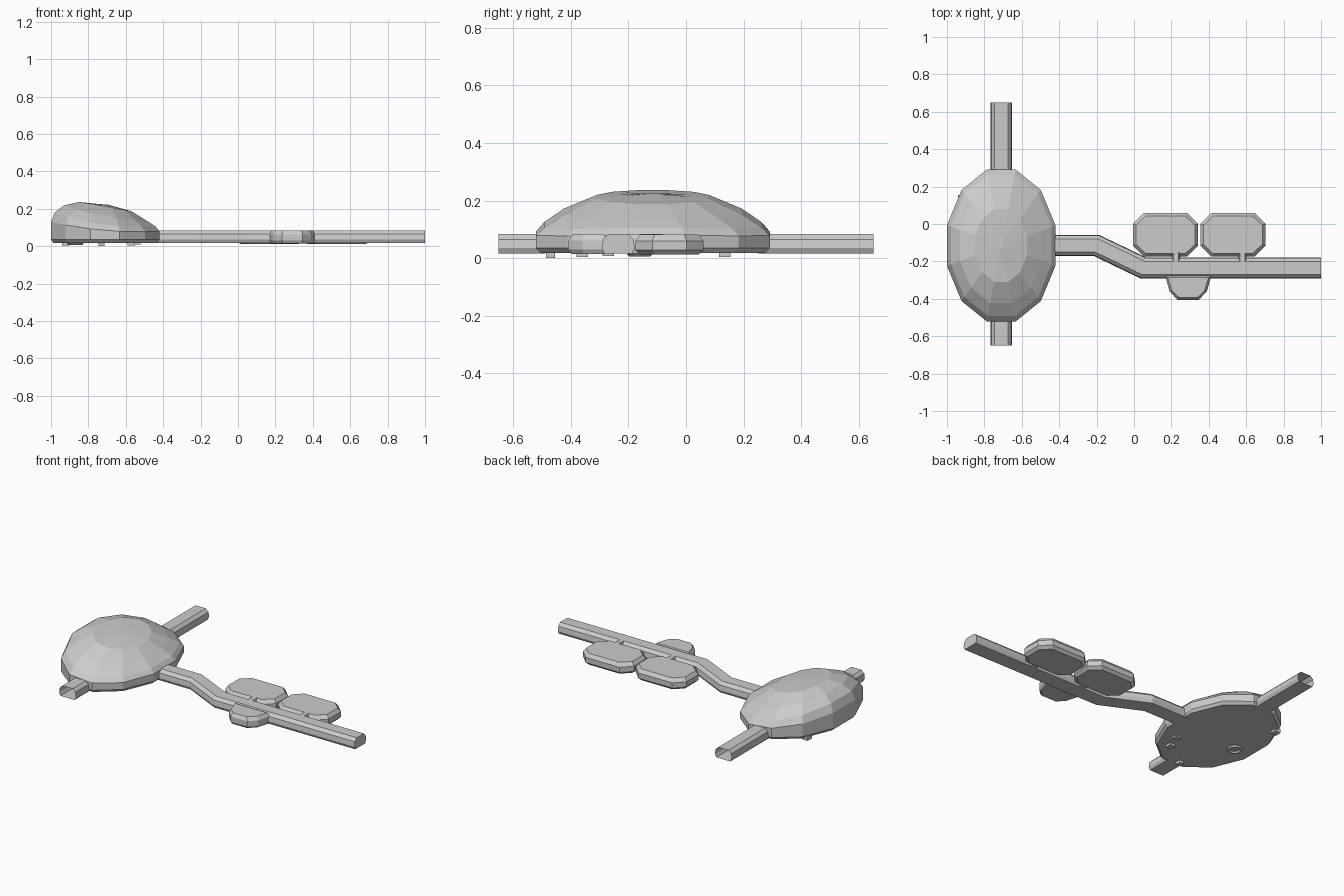
import bpy, bmesh
from math import cos, sin, radians
from mathutils import Vector

if "Cube" in bpy.data.objects:
    bpy.data.objects.remove(bpy.data.objects["Cube"])


def loft(name, rings, cap_start=True, cap_end=True):
    """Skin a list of equal-length closed rings with flat quads."""
    bm = bmesh.new()
    vr = [[bm.verts.new(p) for p in ring] for ring in rings]
    n = len(vr[0])
    for a, b in zip(vr, vr[1:]):
        for i in range(n):
            j = (i + 1) % n
            bm.faces.new((a[i], a[j], b[j], b[i]))
    if cap_start:
        bm.faces.new(vr[0][::-1])
    if cap_end:
        bm.faces.new(vr[-1])
    bmesh.ops.recalc_face_normals(bm, faces=bm.faces)
    me = bpy.data.meshes.new(name)
    bm.to_mesh(me)
    bm.free()
    ob = bpy.data.objects.new(name, me)
    bpy.context.collection.objects.link(ob)
    return ob


# Arched tunnel cross-section, (sideways, z)
HALF = [(.048, .017), (.057, .035), (.053, .065), (.035, .083)]
ARCH = HALF + [(-x, z) for x, z in reversed(HALF)]


def tunnel(name, path, width=1.0, caps=(False, False)):
    """Sweep the arch along a flat path with mitred corners."""
    pts = [Vector(p) for p in path]
    rings = []
    for i, p in enumerate(pts):
        d0 = (p - pts[max(i - 1, 0)]).normalized()
        d1 = (pts[min(i + 1, len(pts) - 1)] - p).normalized()
        n = (d0 + d1).normalized()
        side = Vector((-n.y, n.x)) / max(n.dot(d1), n.dot(d0))
        rings.append([(*(p + side * s * width), z) for s, z in ARCH])
    return loft(name, rings, *caps)


def chamber(name, outline, layers):
    """Stack scaled copies of an outline; layers are (inset, z)."""
    c = sum((Vector(p) for p in outline), Vector((0, 0))) / len(outline)
    hx = max(abs(p[0] - c.x) for p in outline)
    hy = max(abs(p[1] - c.y) for p in outline)
    return loft(name, [[(c.x + (x - c.x) * (1 - s / hx),
                         c.y + (y - c.y) * (1 - s / hy), z)
                        for x, y in outline] for s, z in layers])


# Large lopsided cavern: rings of (radius, z left, z ends, z right)
CX, CY, RX, RY, N = -.71, -.115, .30, .42, 12
PROFILE = [(.96, .018, .018, .018), (1, .035, .035, .035),
           (1, .13, .084, .08), (.93, .18, .113, .105),
           (.76, .218, .16, .137), (.48, .236, .213, .187)]
rings = []
for r, zl, zm, zr in PROFILE:
    ring = []
    for k in range(N):
        a = radians(360 / N * (k + .5))
        u = cos(a) / cos(radians(15))
        z = zm + (zr - zl) / 2 * u + ((zl + zr) / 2 - zm) * u * u
        ring.append((CX + RX * r * cos(a), CY + RY * r * sin(a), z))
    rings.append(ring)
# Small crown closing the roof
rings.append([(CX - .01 + (x - CX) * .12, CY + (y - CY) * .12, .224)
              for x, y, z in rings[-1]])
loft("cavern", rings)

# Tunnels leaving the cavern
tunnel("north_tunnel", [(CX, .25), (CX, .65)])
tunnel("south_tunnel", [(CX, -.65), (CX, -.49)])
tunnel("east_tunnel", [(-.46, -.115), (-.2, -.115), (.05, -.235), (.87, -.235)])
tunnel("east_tunnel_end", [(.87, -.235), (1, -.235)], caps=(False, True))

# Two side rooms with doorways
LAYERS = [(.016, .012), (0, .028), (0, .06), (.016, .082)]
for i, (x0, door) in enumerate([(-.005, .225), (.355, .58)]):
    x1, y0, y1, c = x0 + .347, -.175, .06, .058
    chamber(f"room_{i + 1}",
            [(x0 + c, y0), (x1 - c, y0), (x1, y0 + c), (x1, y1 - c),
             (x1 - c, y1), (x0 + c, y1), (x0, y1 - c), (x0, y0 + c)], LAYERS)
    tunnel(f"doorway_{i + 1}", [(door, -.2), (door, -.15)], .4)

# Alcove on the south side of the east tunnel
chamber("alcove", [(.165, -.27), (.19, -.36), (.235, -.407), (.345, -.407),
                   (.39, -.36), (.415, -.27)],
        [(.012, .015), (0, .03), (0, .062), (.016, .083)])

# Sunken ring and pits under the cavern floor
bpy.ops.mesh.primitive_torus_add(major_segments=12, minor_segments=4,
                                 location=(-.87, -.16, .014),
                                 major_radius=.036, minor_radius=.009)
bpy.context.object.name = "floor_ring"
for i, (x, y, s, depth) in enumerate([(-.73, -.47, .03, 0), (-.54, -.27, .04, .008),
                                      (-.57, -.36, .04, .004), (-.92, .135, .04, .004)]):
    h = .03 - depth
    bpy.ops.mesh.primitive_cube_add(size=1, location=(x, y, depth + h / 2))
    pit = bpy.context.object
    pit.name = f"floor_pit_{i + 1}"
    pit.scale = (s, s, h)
